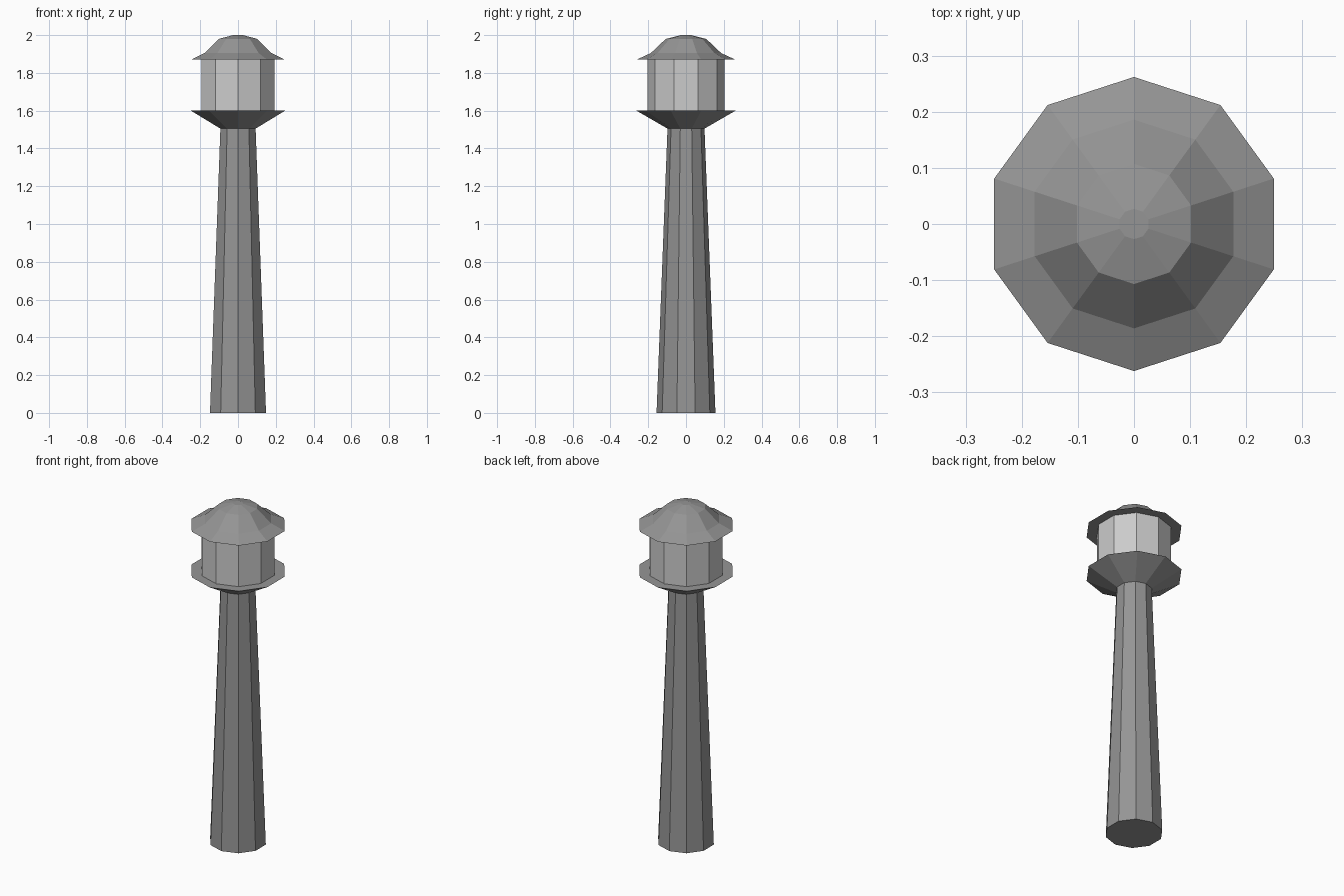
import bpy, bmesh
from math import sin, cos, pi

if "Cube" in bpy.data.objects:
    bpy.data.objects.remove(bpy.data.objects["Cube"])

SIDES = 10


def material(name, grey):
    mat = bpy.data.materials.new(name)
    mat.diffuse_color = (grey, grey, grey, 1)
    mat.use_nodes = True
    mat.node_tree.nodes["Principled BSDF"].inputs["Base Color"].default_value = mat.diffuse_color
    return mat


def lathe(name, profile, mat, cap_bottom=False, cap_top=False):
    """Ten-sided flat-faced turning from (radius, z) points, corners on the y axis."""
    bm = bmesh.new()
    rings = [[bm.verts.new((r * cos(pi / 2 + 2 * pi * i / SIDES),
                            r * sin(pi / 2 + 2 * pi * i / SIDES), z))
              for i in range(SIDES)] for r, z in profile]
    for low, high in zip(rings, rings[1:]):
        for i in range(SIDES):
            j = (i + 1) % SIDES
            bm.faces.new((low[i], low[j], high[j], high[i]))
    if cap_bottom:
        bm.faces.new(rings[0][::-1])
    if cap_top:
        bm.faces.new(rings[-1])
    mesh = bpy.data.meshes.new(name)
    bm.to_mesh(mesh)
    bm.free()
    mesh.materials.append(mat)
    obj = bpy.data.objects.new(name, mesh)
    bpy.context.collection.objects.link(obj)
    return obj


dark = material("dark_grey", 0.3)
light = material("light_grey", 0.8)

# Tapered column
lathe("column", [(0.156, 0), (0.098, 1.505)], dark, cap_bottom=True)
# Flared platform under the lantern
lathe("platform", [(0.098, 1.505), (0.262, 1.6)], dark, cap_top=True)
# Light-coloured lantern
lathe("lantern", [(0.204, 1.6), (0.204, 1.87)], light)
# Domed roof with a wide brim
lathe("roof", [(0.262, 1.87), (0.186, 1.905), (0.107, 1.98), (0.027, 2.0)],
      dark, cap_bottom=True, cap_top=True)
